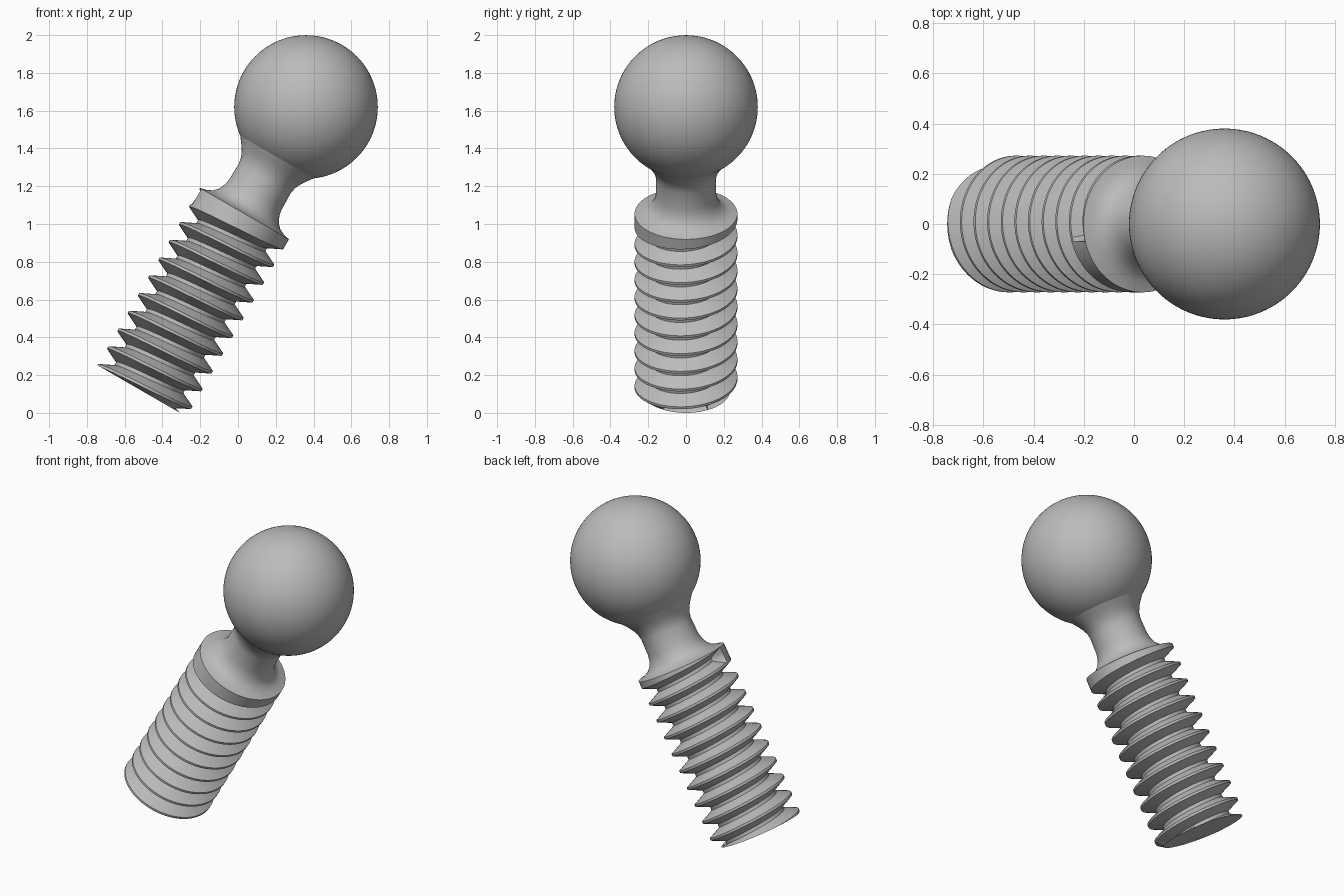
import bpy, bmesh, math
from mathutils import Matrix

cube = bpy.data.objects.get("Cube")
if cube:
    bpy.data.objects.remove(cube, do_unlink=True)

# Dimensions along and across the tilted axis
PITCH, TOP = 0.1085, 1.084
CREST, ROOT, END = 0.272, 0.195, 0.232
CREST_HALF, ROOT_HALF = 0.007, 0.01
BALL_AT, BALL_R = 1.736, 0.38
STEPS = 96
TILT = Matrix.Translation((-0.508, 0, 0.116)) @ Matrix.Rotation(math.radians(30), 4, 'Y')

steel = bpy.data.materials.new("grey_steel")
steel.use_nodes = True
steel.diffuse_color = (0.5, 0.5, 0.5, 1)
steel.node_tree.nodes["Principled BSDF"].inputs["Base Color"].default_value = (0.5, 0.5, 0.5, 1)


def finish(name, bm, angle=30):
    bmesh.ops.recalc_face_normals(bm, faces=bm.faces)
    mesh = bpy.data.meshes.new(name)
    bm.to_mesh(mesh)
    bm.free()
    mesh.materials.append(steel)
    obj = bpy.data.objects.new(name, mesh)
    bpy.context.collection.objects.link(obj)
    obj.matrix_world = TILT
    bpy.ops.object.select_all(action='DESELECT')
    obj.select_set(True)
    bpy.context.view_layer.objects.active = obj
    bpy.ops.object.shade_smooth_by_angle(angle=math.radians(angle))
    return obj


def skin(bm, columns):
    # Join neighbouring columns of points with quads
    rows = [[bm.verts.new(p) for p in col] for col in columns]
    for a, b in zip(rows, rows[1:]):
        for j in range(len(a) - 1):
            bm.faces.new((a[j], b[j], b[j + 1], a[j + 1]))
    bmesh.ops.remove_doubles(bm, verts=bm.verts, dist=0.0003)


def polar(r, turn, s):
    a = math.pi + turn * math.tau
    return (r * math.cos(a), r * math.sin(a), s)


def thread_radius(s, turn):
    # The last groove is closed off to make the solid collar
    if turn > 0.035 and s >= (9 + turn) * PITCH - CREST_HALF:
        return CREST
    d = abs((s / PITCH - turn + 0.5) % 1 - 0.5) * PITCH
    t = (d - CREST_HALF) / (PITCH / 2 - ROOT_HALF - CREST_HALF)
    r = CREST + (ROOT - CREST) * min(max(t, 0), 1)
    return max(r, END) if s <= 0 else r


# Threaded shaft: helical grid trimmed flat at both ends
offsets = (-CREST_HALF, CREST_HALF, PITCH / 2 - ROOT_HALF, PITCH / 2 + ROOT_HALF)
columns = []
for i in range(STEPS + 1):
    turn = i / STEPS
    levels = [min(max((k + turn) * PITCH + o, 0), TOP) for k in range(-1, 11) for o in offsets]
    columns.append([polar(thread_radius(s, turn), turn, s) for s in levels])
bm = bmesh.new()
skin(bm, columns)
bmesh.ops.holes_fill(bm, edges=[e for e in bm.edges if e.is_boundary])
finish("threaded_shaft", bm)

# Neck: turned profile with a fillet at each end
profile = [(0.272, 1.084), (0.235, 1.093), (0.205, 1.108), (0.182, 1.132), (0.167, 1.165),
           (0.16, 1.2), (0.158, 1.3), (0.165, 1.335), (0.18, 1.367), (0.2, 1.397), (0.225, 1.43)]
bm = bmesh.new()
skin(bm, [[polar(r, i / STEPS, s) for r, s in profile] for i in range(STEPS + 1)])
finish("neck", bm, 40)

# Ball head
bm = bmesh.new()
bmesh.ops.create_uvsphere(bm, u_segments=STEPS, v_segments=STEPS // 2, radius=BALL_R,
                          matrix=Matrix.Translation((0, 0, BALL_AT)))
finish("ball_head", bm)
